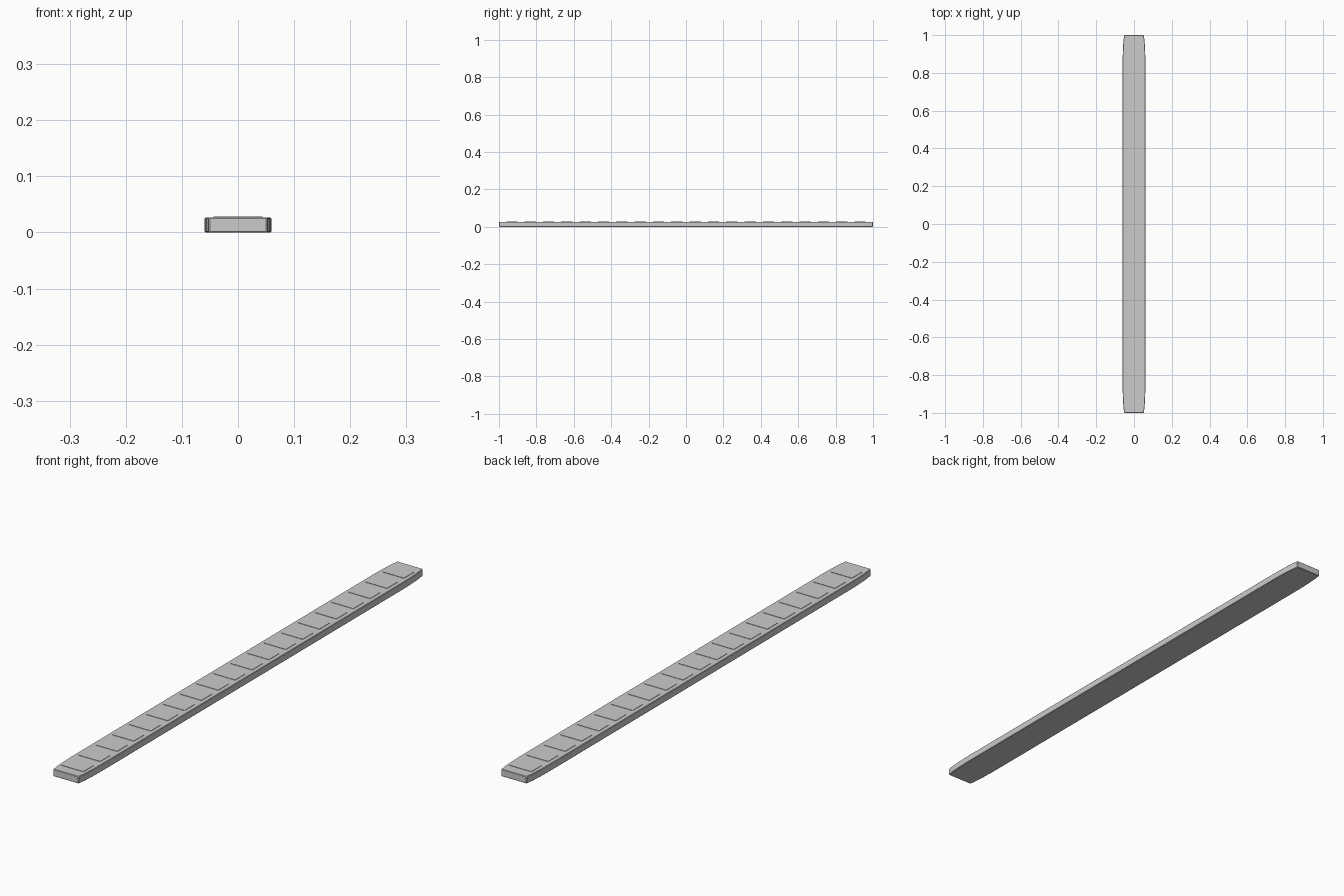
import bpy, bmesh

if "Cube" in bpy.data.objects:
    bpy.data.objects.remove(bpy.data.objects["Cube"])

TOP = 0.0265       # deck height of the bar
FULL = 0.028       # height including raised pads


def make_object(name, bm):
    bmesh.ops.recalc_face_normals(bm, faces=bm.faces)
    mesh = bpy.data.meshes.new(name)
    bm.to_mesh(mesh)
    bm.free()
    obj = bpy.data.objects.new(name, mesh)
    bpy.context.collection.objects.link(obj)
    return obj


# Bar body: long plan outline with gently tapered ends, extruded upward
quarter = [(0.06, 0.88), (0.0585, 0.93), (0.056, 0.97), (0.052, 1.0)]
right = [(x, -y) for x, y in reversed(quarter)] + quarter
outline = right + [(-x, y) for x, y in reversed(right)]
bm = bmesh.new()
base = bm.faces.new([bm.verts.new((x, y, 0)) for x, y in outline])
ext = bmesh.ops.extrude_face_region(bm, geom=[base])
bmesh.ops.translate(bm, vec=(0, 0, TOP),
                    verts=[v for v in ext["geom"] if isinstance(v, bmesh.types.BMVert)])
# the extrusion keeps or drops the base depending on context: ensure it is closed
open_edges = [e for e in bm.edges if e.is_boundary]
if open_edges:
    bmesh.ops.holes_fill(bm, edges=open_edges, sides=0)
body = make_object("bar_body", bm)
bevel = body.modifiers.new("edge_chamfer", "BEVEL")
bevel.width = 0.002
bevel.segments = 1
bevel.limit_method = "ANGLE"
bevel.angle_limit = 0.8

# Row of thin raised grip pads along the top
COUNT, PITCH, LENGTH, WIDTH = 20, 0.098, 0.06, 0.088
bm = bmesh.new()
low = TOP - 0.002
for i in range(COUNT):
    y = (i - (COUNT - 1) / 2) * PITCH
    cube = bmesh.ops.create_cube(bm, size=1)["verts"]
    bmesh.ops.scale(bm, vec=(WIDTH, LENGTH, FULL - low), verts=cube)
    bmesh.ops.translate(bm, vec=(0, y, (FULL + low) / 2), verts=cube)
make_object("grip_pads", bm)
